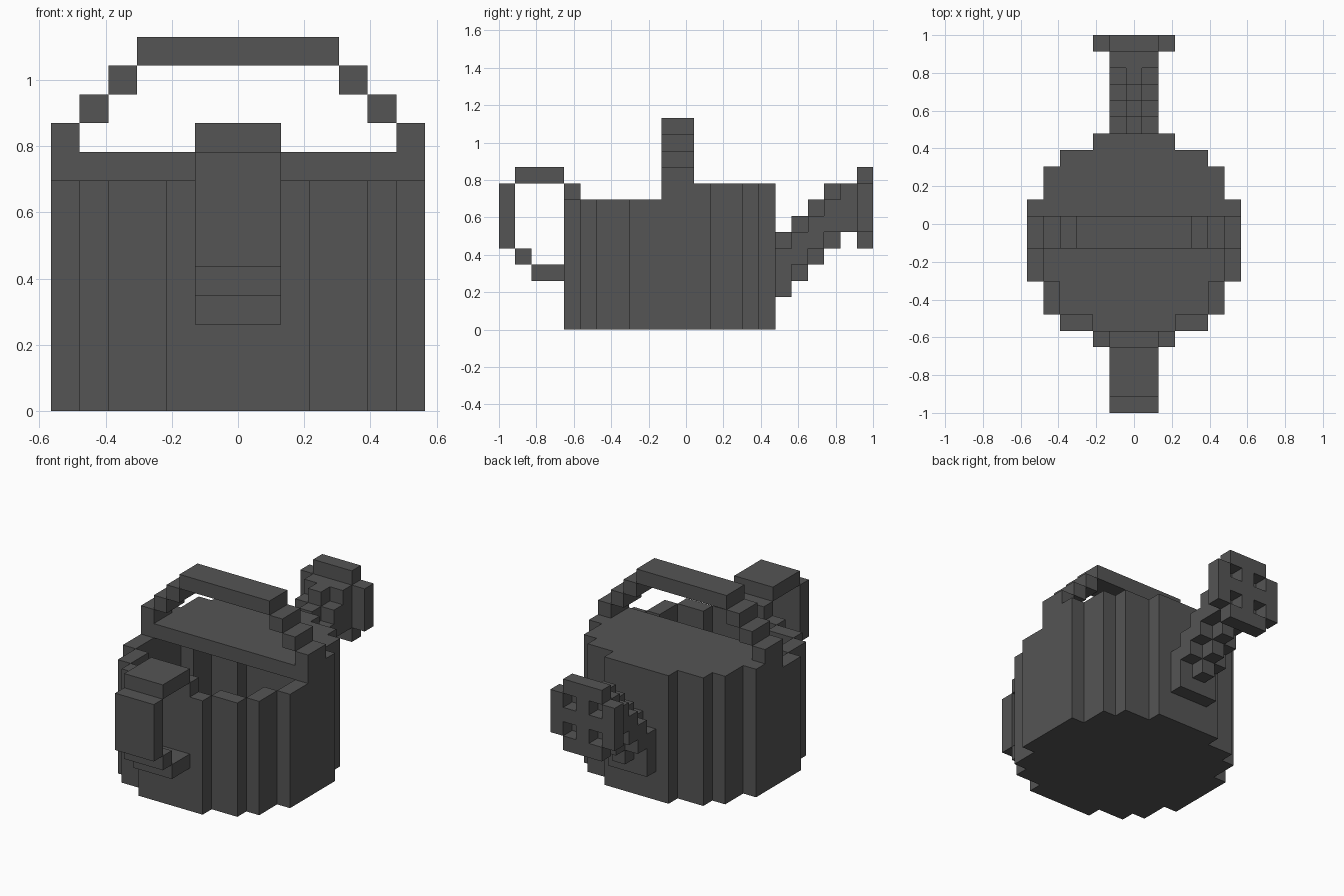
import bpy
import bmesh
from mathutils import Vector

if "Cube" in bpy.data.objects:
    bpy.data.objects.remove(bpy.data.objects["Cube"], do_unlink=True)

U = 2 / 23  # size of one block

iron = bpy.data.materials.new("dark grey")
iron.use_nodes = True
colour = (0.09, 0.09, 0.09, 1)
iron.diffuse_color = colour
iron.node_tree.nodes["Principled BSDF"].inputs["Base Color"].default_value = colour


def box(xs, ys, zs):
    """Blocks filling half-open ranges of columns, rows and layers."""
    return {(x, y, z) for x in range(*xs) for y in range(*ys) for z in range(*zs)}


def build(name, cells):
    """Skin a set of blocks, keeping outer faces only and joining flat ones."""
    bm = bmesh.new()
    corners = {}

    def corner(p):
        key = tuple(round(c * 2) for c in p)
        if key not in corners:
            corners[key] = bm.verts.new(((p.x) * U, p.y * U - 1, p.z * U))
        return corners[key]

    for cell in sorted(cells):
        centre = Vector(cell) + Vector((0, 0.5, 0.5))
        for axis in range(3):
            for sign in (-1, 1):
                n = Vector((0, 0, 0))
                n[axis] = sign
                if tuple(int(a + b) for a, b in zip(cell, n)) in cells:
                    continue
                a = Vector((0, 0, 0))
                a[(axis + 1) % 3] = 0.5
                b = n.cross(a)
                mid = centre + n / 2
                bm.faces.new([corner(mid + d) for d in (-a - b, a - b, a + b, b - a)])
    bmesh.ops.dissolve_limit(bm, angle_limit=0.01, verts=bm.verts, edges=bm.edges)
    mesh = bpy.data.meshes.new(name)
    bm.to_mesh(mesh)
    bm.free()
    mesh.materials.append(iron)
    obj = bpy.data.objects.new(name, mesh)
    bpy.context.collection.objects.link(obj)


# Round footprint: half width of each row, front to back
half = [2, 4, 5, 5, 6, 6, 6, 6, 6, 5, 5, 4, 2]
disc = {(x, r + 4) for r, h in enumerate(half) for x in range(-h, h + 1)}
steps = ((1, 0), (-1, 0), (0, 1), (0, -1))
rim = {(x, y) for x, y in disc if any((x + i, y + j) not in disc for i, j in steps)}

# Hollow vessel with a floor
build("vessel", {(x, y, 0) for x, y in disc} | {(x, y, z) for x, y in rim for z in range(1, 8)})

# Half lid over the back
build("half_lid", {(x, y, 8) for x, y in disc if y >= 10})

# Carrying handle: stepped arch across the middle
arch = box((-3, 4), (10, 12), (12, 13))
for side in (-1, 1):
    for x, z in ((6, 9), (5, 10), (4, 11)):
        arch |= box((side * x, side * x + 1), (10, 12), (z, z + 1))
build("carrying_handle", arch)

# Rear grip loop
width = (-1, 2)
build("grip", box(width, (4, 5), (8, 9)) | box(width, (1, 4), (9, 10))
      | box(width, (0, 1), (5, 9)) | box(width, (1, 2), (4, 5)) | box(width, (2, 4), (3, 4)))

# Climbing spout: tall middle with lower cheeks
spout = box((-1, 2), (17, 18), (2, 5)) | box((0, 1), (17, 18), (5, 6))
for k in range(1, 4):
    row = (17 + k, 18 + k)
    spout |= box((0, 1), row, (2 + k, 6 + k)) | box((-1, 2), row, (3 + k, 5 + k))
spout |= box((-1, 2), (21, 22), (6, 9))
build("spout", spout)

# Sprinkler head with four holes and clipped corners
build("sprinkler_head", {(x, y, z) for x, y, z in box((-2, 3), (22, 23), (5, 10))
                         if abs(x) + abs(z - 7) < 4 and not (abs(x) == 1 and abs(z - 7) == 1)})
